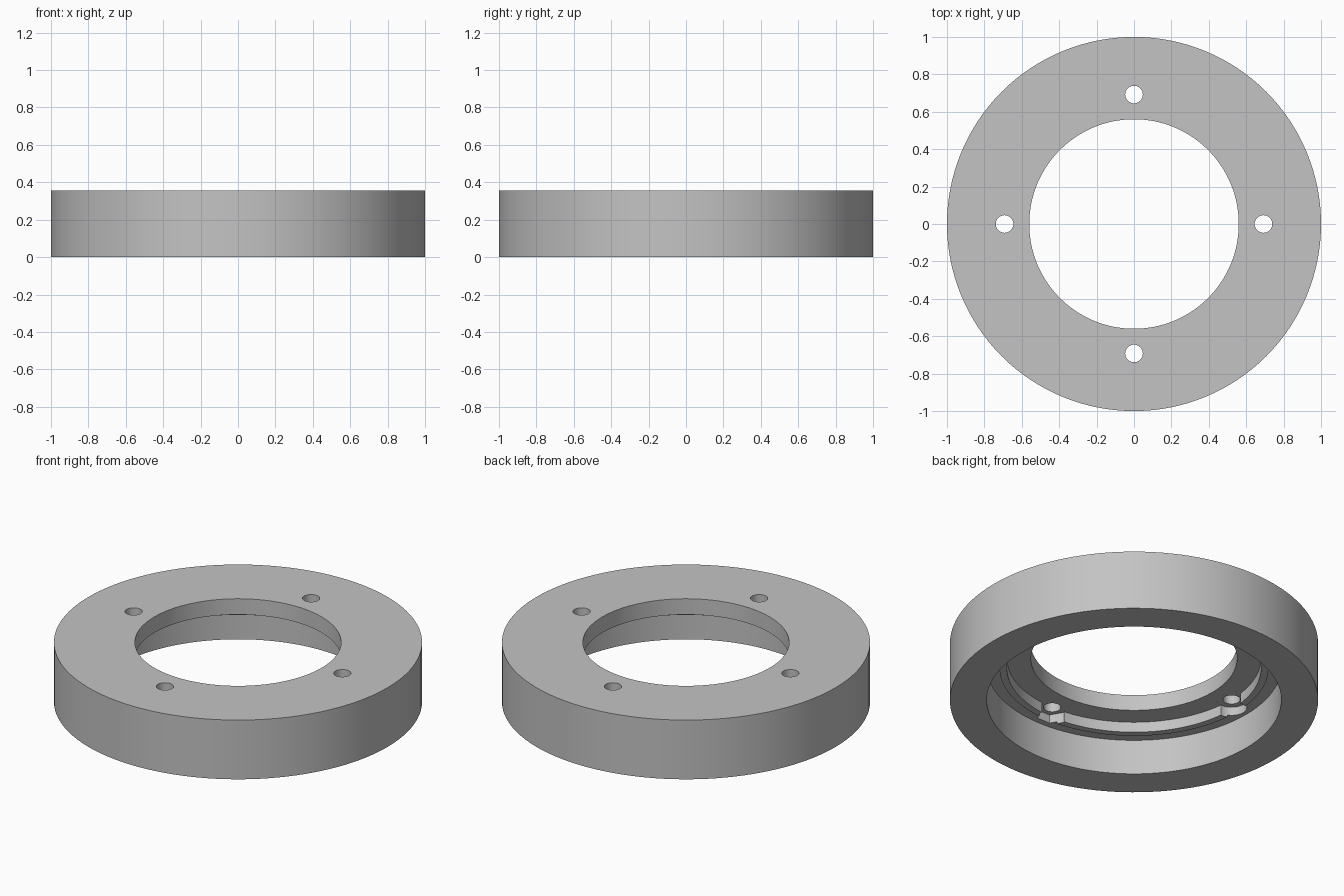
import bpy, bmesh, math
from mathutils import Matrix

if "Cube" in bpy.data.objects:
    bpy.data.objects.remove(bpy.data.objects["Cube"])

SEGMENTS = 128
HEIGHT = 0.355
BOLT_CIRCLE = 0.692
WEB_Z = 0.26       # underside of the thin top web

grey = bpy.data.materials.new("plain grey")
grey.use_nodes = True
grey.diffuse_color = (0.55, 0.55, 0.55, 1)
grey.node_tree.nodes["Principled BSDF"].inputs["Base Color"].default_value = grey.diffuse_color


def add_object(name, bm):
    bmesh.ops.recalc_face_normals(bm, faces=bm.faces)
    mesh = bpy.data.meshes.new(name)
    bm.to_mesh(mesh)
    bm.free()
    mesh.materials.append(grey)
    obj = bpy.data.objects.new(name, mesh)
    bpy.context.collection.objects.link(obj)
    return obj


def revolve(name, profile):
    """Spin a closed (radius, height) outline around z."""
    bm = bmesh.new()
    verts = [bm.verts.new((r, 0, z)) for r, z in profile]
    edges = [bm.edges.new((v, verts[i - 1])) for i, v in enumerate(verts)]
    bmesh.ops.spin(bm, geom=verts + edges, cent=(0, 0, 0), axis=(0, 0, 1),
                   angle=math.tau, steps=SEGMENTS, use_merge=True)
    bmesh.ops.remove_doubles(bm, verts=bm.verts, dist=1e-5)
    return add_object(name, bm)


def add_prism(bm, sides, radius, x, y, z0, z1):
    bmesh.ops.create_cone(bm, cap_ends=True, segments=sides, radius1=radius,
                          radius2=radius, depth=z1 - z0,
                          matrix=Matrix.Translation((x, y, (z0 + z1) / 2))
                          @ Matrix.Rotation(math.pi / 2, 4, "Z"))


def cut(target, name, bm):
    cutter = add_object(name, bm)
    cutter.hide_render = True
    mod = target.modifiers.new(name, "BOOLEAN")
    mod.operation = "DIFFERENCE"
    mod.solver = "EXACT"
    mod.object = cutter
    bpy.ops.object.modifier_apply(modifier=name)
    bpy.data.objects.remove(cutter)


# Stepped ring: bore, web, inner recess, shallow lip, wide counterbore
ring = revolve("flange_ring", [
    (1.0, 0), (1.0, HEIGHT), (0.56, HEIGHT), (0.56, WEB_Z),
    (0.69, WEB_Z), (0.69, 0.198), (0.73, 0.198), (0.73, 0.21),
    (0.80, 0.21), (0.80, 0)])
bpy.context.view_layer.objects.active = ring
ring.select_set(True)

spots = [(BOLT_CIRCLE, 0), (0, BOLT_CIRCLE), (-BOLT_CIRCLE, 0), (0, -BOLT_CIRCLE)]

# Pockets under the web: round on the x axis, six-sided on the y axis
bm = bmesh.new()
for x, y in spots:
    add_prism(bm, 6 if x == 0 else 40, 0.083, x, y, 0.1, WEB_Z + 0.0005)
cut(ring, "pocket_cutter", bm)

# Through holes
bm = bmesh.new()
for x, y in spots:
    add_prism(bm, 40, 0.047, x, y, 0.15, 0.5)
cut(ring, "hole_cutter", bm)

bpy.ops.object.shade_smooth_by_angle(angle=math.radians(30))
